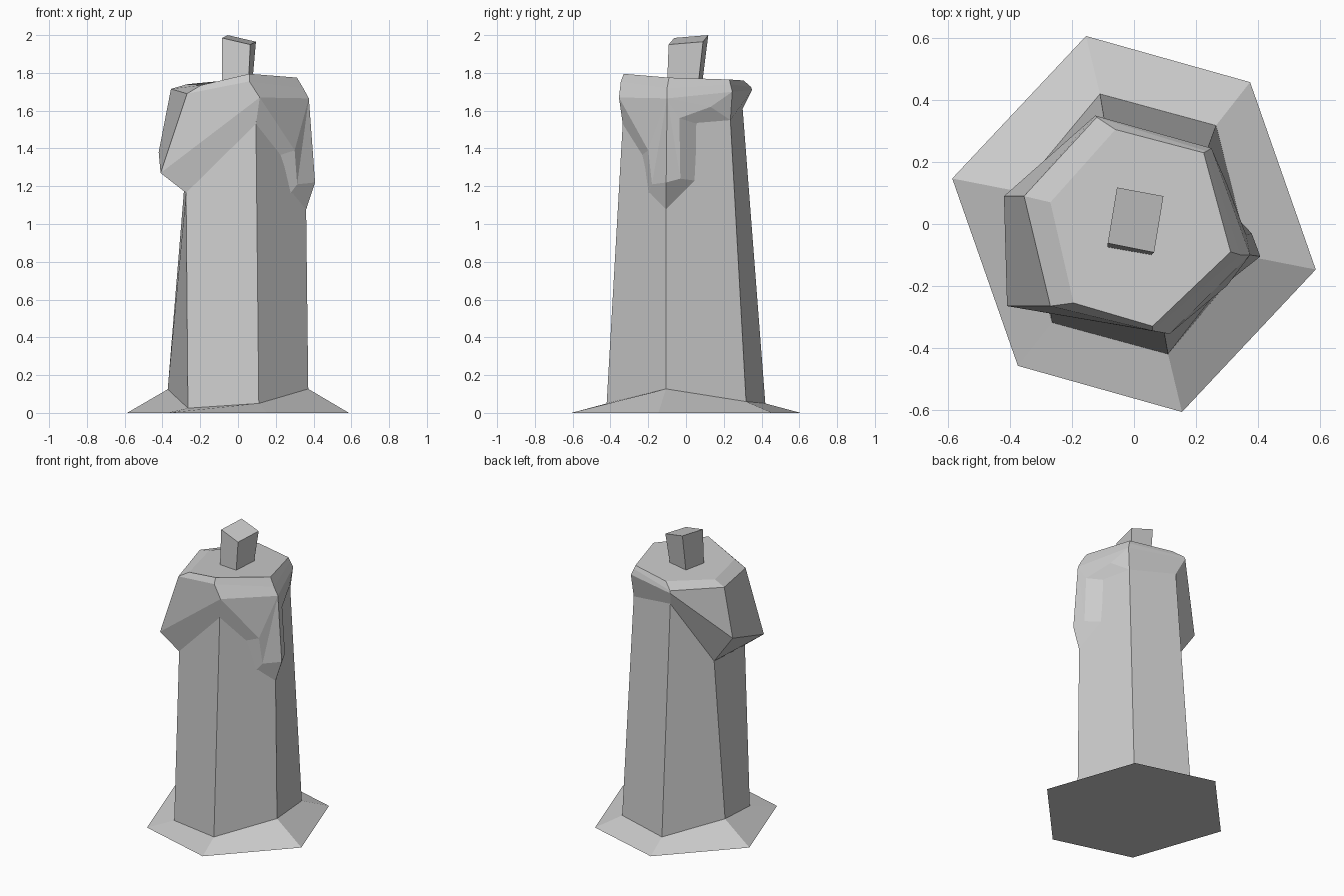
import bpy
import bmesh
from mathutils import Vector

default_cube = bpy.data.objects.get("Cube")
if default_cube:
    bpy.data.objects.remove(default_cube, do_unlink=True)

# One plain stone colour for everything
stone = bpy.data.materials.new("grey_stone")
stone.use_nodes = True
stone_colour = (0.6, 0.6, 0.6, 1)
stone.diffuse_color = stone_colour
stone.node_tree.nodes["Principled BSDF"].inputs["Base Color"].default_value = stone_colour


def finish(bm, name, fix_normals=True):
    """Turn a bmesh into a flat shaded object."""
    if fix_normals:
        bmesh.ops.recalc_face_normals(bm, faces=bm.faces)
    mesh = bpy.data.meshes.new(name)
    bm.to_mesh(mesh)
    bm.free()
    mesh.materials.append(stone)
    obj = bpy.data.objects.new(name, mesh)
    bpy.context.collection.objects.link(obj)
    return obj


def loft(name, rings):
    """Stack closed rings of corners, bridge them and cap both ends."""
    bm = bmesh.new()
    loops = [[bm.verts.new(corner) for corner in ring] for ring in rings]
    count = len(loops[0])
    for lower, upper in zip(loops, loops[1:]):
        for i in range(count):
            j = (i + 1) % count
            bm.faces.new((lower[i], lower[j], upper[j], upper[i]))
    bm.faces.new(loops[0][::-1])
    bm.faces.new(loops[-1])
    return finish(bm, name)


def opposite_ring(half, heights):
    """Complete half a hexagon by turning it about the vertical axis."""
    corners = half + [(-x, -y) for x, y in half]
    return [(x, y, z) for (x, y), z in zip(corners, heights)]


# Every ring runs: front, left, back left, back, back right, front right
ground = opposite_ring([(.155, -.607), (.587, -.147), (.375, .458)], [0] * 6)
foot = opposite_ring([(.11, -.42), (.372, -.105), (.265, .318)],
                     [.05, .127, .06, .05, .125, .025])
hem = [Vector(corner) for corner in (
    (.095, -.335, 1.53), (.355, -.105, 1.55), (.235, .235, 1.55),
    (-.09, .3, 1.61), (-.285, .1, 1.19), (-.275, -.25, 1.165))]
rim = [Vector(corner) for corner in (
    (.115, -.355, 1.67), (.375, -.1, 1.665), (.25, .245, 1.7),
    (-.125, .35, 1.71), (-.42, .09, 1.38), (-.41, -.265, 1.27))]
shoulder = [Vector(corner) for corner in (
    (.06, -.345, 1.755), (.345, -.1, 1.72), (.235, .235, 1.74),
    (-.12, .345, 1.725), (-.355, .09, 1.715), (-.27, -.265, 1.69))]
crown = [Vector(corner) for corner in (
    (.06, -.33, 1.795), (.312, -.09, 1.775), (.225, .23, 1.765),
    (-.06, .305, 1.76), (-.27, .07, 1.74), (-.195, -.255, 1.735))]

# Sloping plinth, tapering shaft and overhanging mantle
loft("plinth", [ground, foot])
loft("shaft", [foot, hem])
loft("mantle", [hem, rim, shoulder, crown])

# Fold hanging over the left corner: outer edge on the shaft, inner edge raised
outer_edge = [
    hem[0], (.205, -.24, 1.36), (.245, -.215, 1.12), (.362, -.105, 1.08),
    (.308, .045, 1.23), (.295, .06, 1.53), hem[2]]
inner_edge = [
    rim[0], (.3, -.2, 1.39), (.313, -.18, 1.21), (.408, -.105, 1.22),
    (.38, -.03, 1.24), (.362, -.035, 1.56), (.3, .13, 1.62), rim[2]]
bm = bmesh.new()
outer = [bm.verts.new(point) for point in outer_edge]
inner = [bm.verts.new(point) for point in inner_edge]
peak = bm.verts.new(rim[1])
for i in range(len(inner) - 1):
    bm.faces.new((inner[i], inner[i + 1], peak))
for i in range(len(outer) - 2):
    bm.faces.new((outer[i], outer[i + 1], inner[i + 1], inner[i]))
# Last panel carries the extra inner corner
bm.faces.new((outer[-2], outer[-1], inner[-2], inner[-3]))
bm.faces.new((outer[-1], inner[-1], inner[-2]))
finish(bm, "hanging_fold", fix_normals=False)

# Small leaning block standing on the crown
block_base = [(-.085, -.075, 1.74), (.055, -.1, 1.74), (.075, .065, 1.74), (-.06, .085, 1.74)]
block_top = [(-.085, -.062, 1.985), (.065, -.092, 1.95), (.095, .09, 1.965), (-.055, .118, 2)]
loft("top_block", [block_base, block_top])
